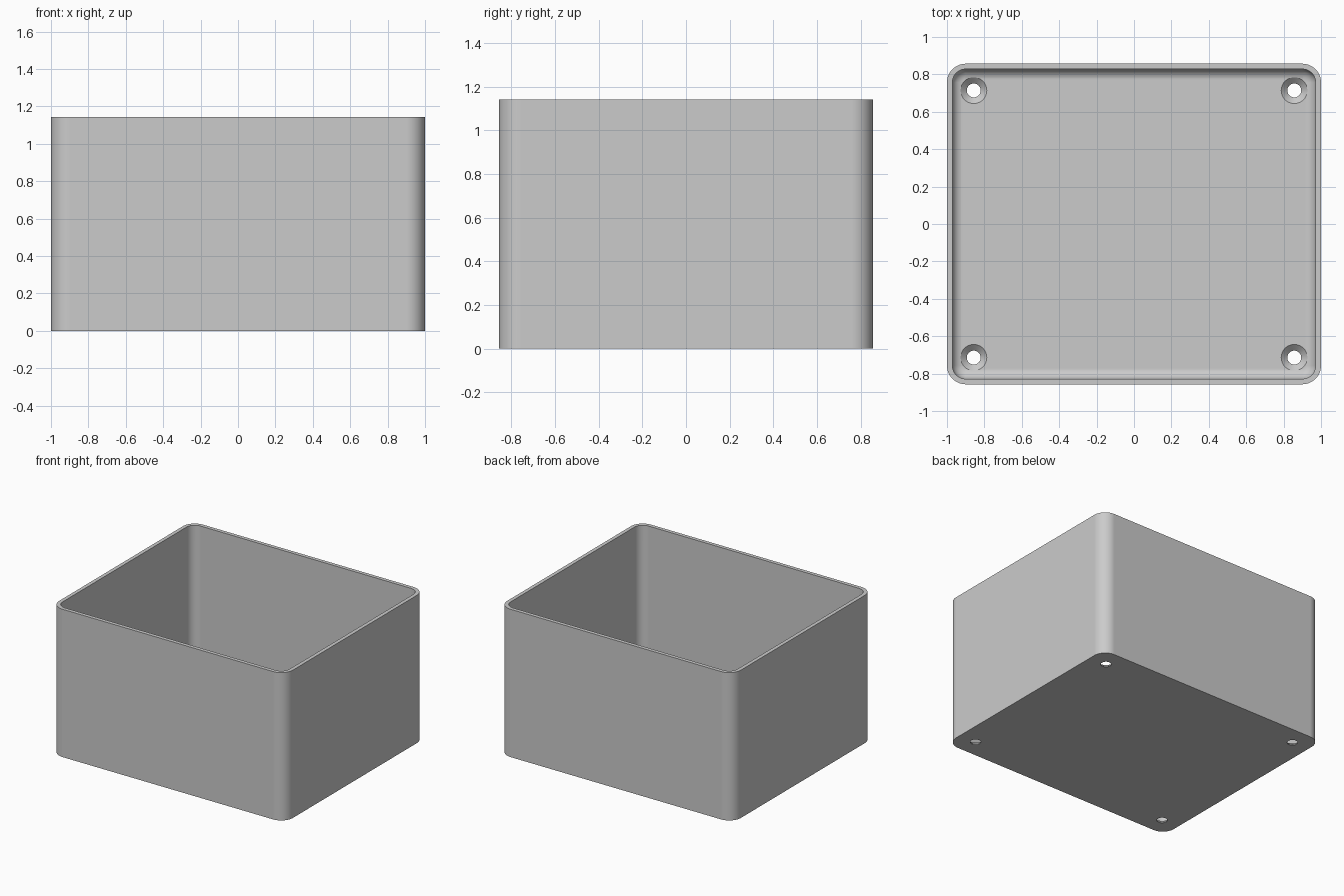
import bpy
import bmesh
from math import cos, sin, pi

HALF_X, HALF_Y, HEIGHT = 1.0, 0.857, 1.143
WALL, FLOOR, CORNER, FILLET = 0.029, 0.035, 0.1, 0.057

if "Cube" in bpy.data.objects:
    bpy.data.objects.remove(bpy.data.objects["Cube"], do_unlink=True)

grey = bpy.data.materials.new("plain_grey")
grey.use_nodes = True
colour = (0.6, 0.6, 0.6, 1)
grey.diffuse_color = colour
grey.node_tree.nodes["Principled BSDF"].inputs["Base Color"].default_value = colour


def rounded_ring(bm, inset, z, steps=12):
    """Rounded rectangle of vertices, inset from the outer wall."""
    r = CORNER - inset
    ring = []
    for i, (sx, sy) in enumerate([(1, 1), (-1, 1), (-1, -1), (1, -1)]):
        for k in range(steps + 1):
            a = (i + k / steps) * pi / 2
            ring.append(bm.verts.new((sx * (HALF_X - CORNER) + r * cos(a),
                                      sy * (HALF_Y - CORNER) + r * sin(a), z)))
    return ring


def circle_ring(bm, radius, z, x, y, steps=40):
    return [bm.verts.new((x + radius * cos(2 * pi * k / steps),
                          y + radius * sin(2 * pi * k / steps), z)) for k in range(steps)]


def skin(bm, rings):
    """Bridge successive rings and cap both ends."""
    for a, b in zip(rings, rings[1:]):
        for k in range(len(a)):
            n = (k + 1) % len(a)
            bm.faces.new((a[k], a[n], b[n], b[k]))
    bm.faces.new(rings[0][::-1])
    bm.faces.new(rings[-1])


def finish(bm, name):
    bmesh.ops.recalc_face_normals(bm, faces=bm.faces)
    mesh = bpy.data.meshes.new(name)
    bm.to_mesh(mesh)
    bm.free()
    mesh.materials.append(grey)
    obj = bpy.data.objects.new(name, mesh)
    bpy.context.collection.objects.link(obj)
    return obj


# Open box: outer wall, rim, inner wall, then a fillet down to the floor
bm = bmesh.new()
section = [(0, 0), (0, HEIGHT), (WALL, HEIGHT)]
for k in range(9):
    a = k / 8 * pi / 2
    section.append((WALL + FILLET * (1 - cos(a)), FLOOR + FILLET * (1 - sin(a))))
skin(bm, [rounded_ring(bm, inset, z) for inset, z in section])
box = finish(bm, "open_box")

# Countersunk screw holes in the four floor corners
bm = bmesh.new()
for x in (-0.857, 0.857):
    for y in (-0.714, 0.714):
        profile = [(0.037, -0.05), (0.037, 0.004), (0.07, FLOOR), (0.07, FLOOR + 0.1)]
        skin(bm, [circle_ring(bm, r, z, x, y) for r, z in profile])
cutter = finish(bm, "screw_hole_cutter")
cutter.hide_render = True

bpy.context.view_layer.objects.active = box
box.select_set(True)
cut = box.modifiers.new("screw_holes", "BOOLEAN")
cut.operation = "DIFFERENCE"
cut.solver = "EXACT"
cut.object = cutter
bpy.ops.object.modifier_apply(modifier=cut.name)
bpy.data.objects.remove(cutter, do_unlink=True)

# Smooth corners and fillet, crisp rim and base
bpy.ops.object.shade_smooth_by_angle(angle=pi / 6)
weighted = box.modifiers.new("flat_panels", "WEIGHTED_NORMAL")
weighted.keep_sharp = True
